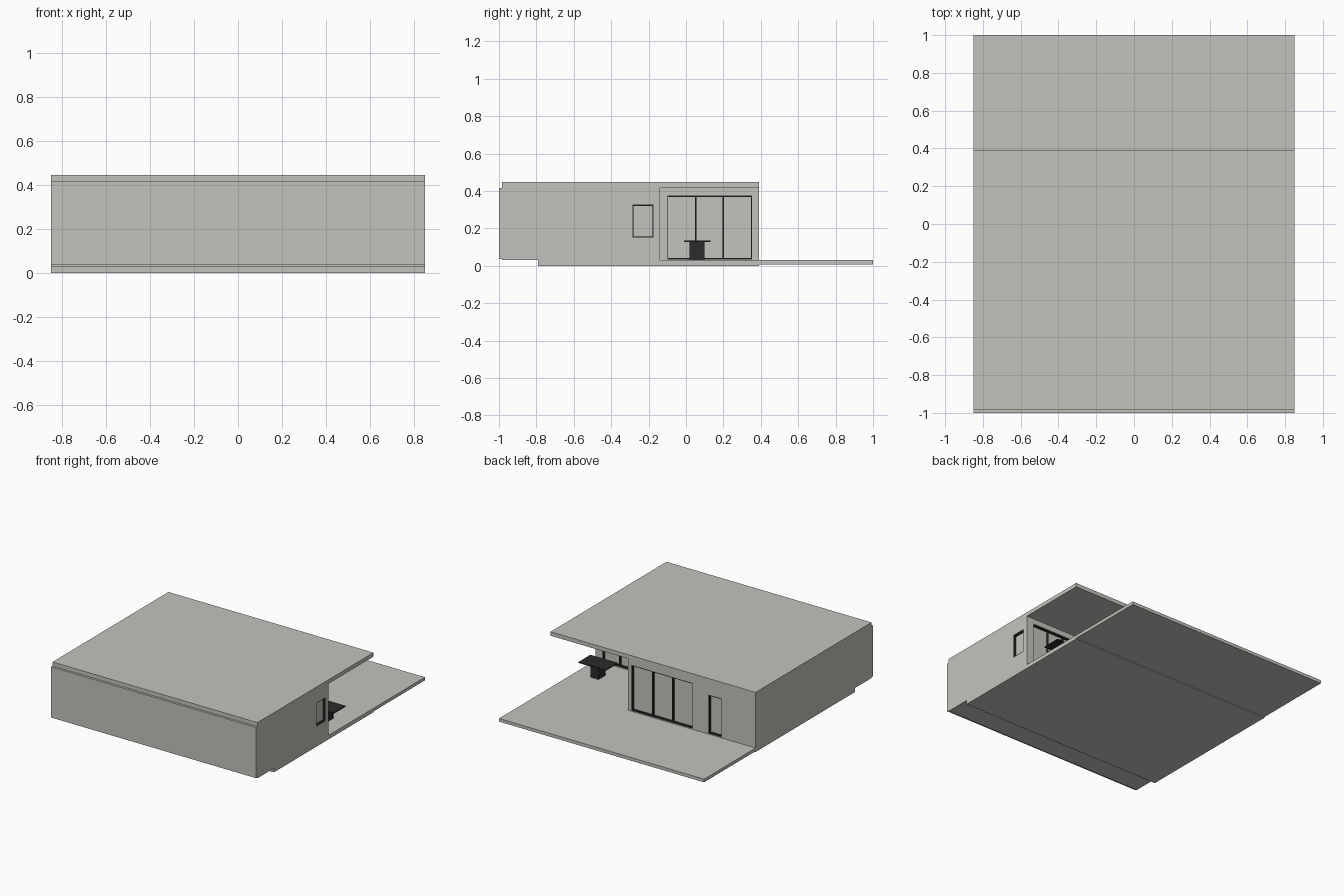
import bpy
import bmesh

cube = bpy.data.objects.get("Cube")
if cube:
    bpy.data.objects.remove(cube, do_unlink=True)


def make_material(name, color):
    mat = bpy.data.materials.new(name)
    mat.use_nodes = True
    mat.diffuse_color = color
    mat.node_tree.nodes["Principled BSDF"].inputs["Base Color"].default_value = color
    return mat


concrete = make_material("warm_grey_concrete", (0.56, 0.545, 0.51, 1))
dark = make_material("dark_metal", (0.025, 0.025, 0.025, 1))


def prism(name, outline, z0, z1, mat):
    """Extrude a flat outline between two heights."""
    bm = bmesh.new()
    face = bm.faces.new([bm.verts.new((x, y, z0)) for x, y in outline])
    top = bmesh.ops.extrude_face_region(bm, geom=[face])["geom"]
    verts = [v for v in top if isinstance(v, bmesh.types.BMVert)]
    bmesh.ops.translate(bm, verts=verts, vec=(0, 0, z1 - z0))
    bmesh.ops.recalc_face_normals(bm, faces=bm.faces)
    mesh = bpy.data.meshes.new(name)
    bm.to_mesh(mesh)
    bm.free()
    mesh.materials.append(mat)
    obj = bpy.data.objects.new(name, mesh)
    bpy.context.collection.objects.link(obj)
    return obj


def box(name, x, y, z, mat):
    outline = [(x[0], y[0]), (x[1], y[0]), (x[1], y[1]), (x[0], y[1])]
    return prism(name, outline, z[0], z[1], mat)


W = 0.85                # half width of the house
BACK = 0.39             # back wall
NOOK_X, NOOK_Y = 0.21, -0.14   # inner corner of the covered terrace
FLOOR, EAVES, TOP = 0.03, 0.417, 0.447

# Slabs and roof
box("base_slab", (-W, W), (-0.79, BACK), (0, FLOOR), concrete)
box("terrace_slab", (-W, W), (BACK, 1.0), (0.006, FLOOR), concrete)
box("roof", (-W, W), (-0.983, BACK), (EAVES, TOP), concrete)

# L-shaped walls with a thin front facing
walls = prism("walls", [(-W, -0.983), (W, -0.983), (W, NOOK_Y), (NOOK_X, NOOK_Y),
                        (NOOK_X, BACK), (-W, BACK)], FLOOR, EAVES, concrete)
box("front_facing", (-W, W), (-1.0, -0.983), (0.037, EAVES), concrete)


def opening(name, axis, wall, u, z, panels):
    """Cut a pocket in a wall facing +axis and fit a framed pane."""
    def part(label, us, depth, zs, mat):
        d = (wall + depth[0], wall + depth[1])
        x, y = (d, us) if axis == "x" else (us, d)
        return box(name + "_" + label, x, y, zs, mat)

    cutter = part("cutter", u, (-0.03, 0.02), z, concrete)
    cutter.hide_render = True
    mod = walls.modifiers.new(name, "BOOLEAN")
    mod.operation = "DIFFERENCE"
    mod.solver = "EXACT"
    mod.object = cutter
    bpy.context.view_layer.objects.active = walls
    bpy.ops.object.modifier_apply(modifier=name)
    bpy.data.objects.remove(cutter, do_unlink=True)

    part("pane", u, (-0.03, -0.02), z, concrete)
    bar, depth = 0.008, (-0.025, -0.005)
    part("sill", u, depth, (z[0], z[0] + bar), dark)
    part("head", u, depth, (z[1] - bar, z[1]), dark)
    step = (u[1] - u[0] - bar) / panels
    for i in range(panels + 1):
        s = u[0] + i * step
        end = i in (0, panels)
        width = 0.005 if end else bar
        if i == panels:
            s += bar - width
        part("post", (s, s + width), depth, z, dark)


# Glazing
tall = (0.034, 0.377)
opening("nook_side_glazing", "x", NOOK_X, (-0.10, 0.352), tall, 3)
opening("nook_back_glazing", "y", NOOK_Y, (0.25, 0.79), tall, 4)
opening("back_glazing", "y", BACK, (-0.328, 0.178), tall, 3)
opening("back_door", "y", BACK, (-0.568, -0.46), (0.034, 0.325), 1)
opening("side_window", "x", W, (-0.285, -0.175), (0.15, 0.328), 1)

# Terrace table
box("table_base", (0.655, 0.72), (0.02, 0.10), (FLOOR, 0.127), dark)
box("table_top", (0.576, 0.80), (-0.01, 0.13), (0.127, 0.135), dark)
